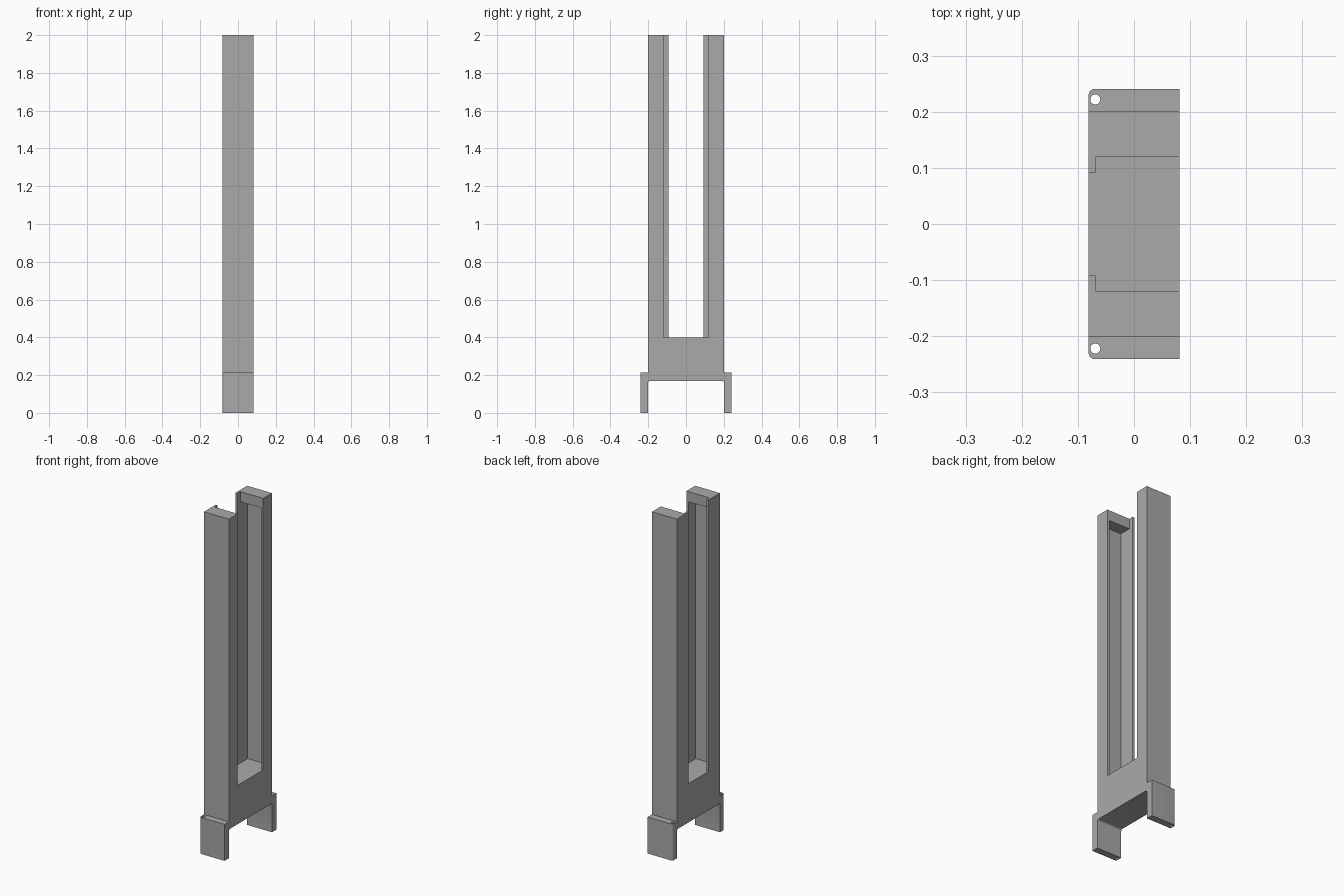
import bpy, bmesh, math
from mathutils import Vector, Matrix

cube = bpy.data.objects.get("Cube")
if cube:
    bpy.data.objects.remove(cube, do_unlink=True)

HALF_X = 0.081                        # half depth of the whole part
OUT, SHELF, LIP = 0.201, 0.119, 0.092  # column outside, column inside, lip edge
TAB = 0.241                           # outer face of the feet
SLOT_Z, TAB_Z, ARCH_Z = 0.399, 0.215, 0.17
WALL = 0.0125

grey = bpy.data.materials.new("plain grey")
grey.use_nodes = True
grey.diffuse_color = (0.4, 0.4, 0.4, 1)
grey.node_tree.nodes["Principled BSDF"].inputs["Base Color"].default_value = (0.4, 0.4, 0.4, 1)


def add_object(name, bm):
    bmesh.ops.recalc_face_normals(bm, faces=bm.faces)
    mesh = bpy.data.meshes.new(name)
    bm.to_mesh(mesh)
    bm.free()
    mesh.materials.append(grey)
    obj = bpy.data.objects.new(name, mesh)
    bpy.context.collection.objects.link(obj)
    return obj


def box(name, low, high):
    low, high = Vector(low), Vector(high)
    bm = bmesh.new()
    bmesh.ops.create_cube(bm, size=1, matrix=Matrix.Translation((low + high) / 2)
                          @ Matrix.Diagonal((*(high - low), 1)))
    return add_object(name, bm)


def cut(target, cutter):
    cutter.hide_render = True
    mod = target.modifiers.new("cut", "BOOLEAN")
    mod.operation, mod.solver, mod.object = "DIFFERENCE", "EXACT", cutter
    bpy.context.view_layer.objects.active = target
    bpy.ops.object.modifier_apply(modifier=mod.name)
    bpy.data.objects.remove(cutter, do_unlink=True)


# Fork body: half outline from the arch up round one column, then mirrored
r = 0.012
fillet = [(OUT - r + r * math.cos(a), ARCH_Z - r + r * math.sin(a))
          for a in (math.pi / 2 * (1 - i / 4) for i in range(5))]
half = fillet + [(OUT, 0), (TAB, 0), (TAB, TAB_Z), (OUT, TAB_Z),
                 (OUT, 2), (SHELF, 2), (SHELF, SLOT_Z)]
outline = half + [(-y, z) for y, z in reversed(half)]

bm = bmesh.new()
face = bm.faces.new([bm.verts.new((-HALF_X, y, z)) for y, z in outline])
new = bmesh.ops.extrude_face_region(bm, geom=[face])["geom"]
bmesh.ops.translate(bm, verts=[v for v in new if isinstance(v, bmesh.types.BMVert)],
                    vec=(2 * HALF_X, 0, 0))
# Rounded outer corner on each foot
corners = [e for e in bm.edges if all(abs(abs(v.co.y) - TAB) < 1e-4 and v.co.x < 0
                                      for v in e.verts)]
bmesh.ops.bevel(bm, geom=corners, offset=r, segments=5, profile=0.5, affect="EDGES")
body = add_object("fork_body", bm)

for side, name in ((1, "back"), (-1, "front")):
    # Long pocket in the inner face of the column
    ys = sorted((side * 0.1, side * (OUT - WALL)))
    cut(body, box("pocket_cutter", (-HALF_X + WALL, ys[0], SLOT_Z),
                  (HALF_X - WALL, ys[1], 1.94)))
    # Vertical screw hole through the foot
    bm = bmesh.new()
    bmesh.ops.create_cone(bm, cap_ends=True, segments=24, radius1=0.009, radius2=0.009,
                          depth=1, matrix=Matrix.Translation((-0.069, side * 0.222, 0.1)))
    cut(body, add_object("hole_cutter", bm))
    # Thin lip running up the edge of the column
    ys = sorted((side * LIP, side * SHELF))
    box(name + "_lip", (-HALF_X, ys[0], SLOT_Z), (-HALF_X + WALL, ys[1], 2))

bpy.ops.object.select_all(action="DESELECT")
body.select_set(True)
bpy.context.view_layer.objects.active = body
bpy.ops.object.shade_smooth_by_angle(angle=math.radians(30))
